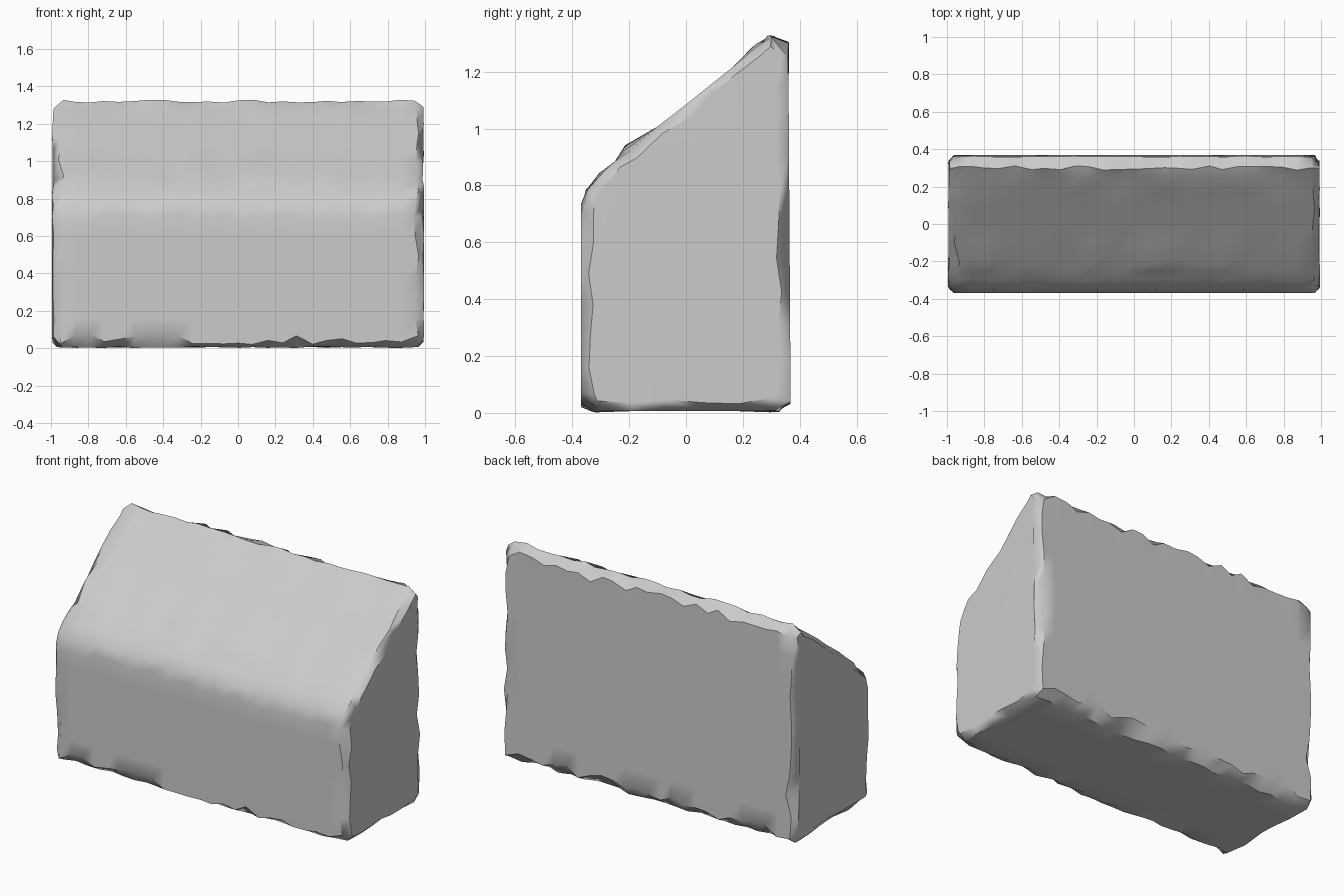
import bpy, bmesh, math, random
from mathutils import Vector

random.seed(7)
cube = bpy.data.objects.get("Cube")
if cube:
    bpy.data.objects.remove(cube, do_unlink=True)


def jit(amount):
    return random.uniform(-amount, amount)


# Worn block cross-section: y, z, then how far each point may slide in y, z
PROFILE = [
    (-.37, .05, 0, .03), (-.37, .71, 0, .03), (-.35, .78, .004, .006),
    (-.30, .84, .008, .006), (-.20, .93, .02, .015), (.0, 1.085, 0, 0),
    (.25, 1.285, .015, .012), (.30, 1.322, .012, .008), (.36, 1.275, .003, .03),
    (.368, .06, 0, .03), (.31, .006, .02, .004), (-.32, .006, .02, .004),
]


def subdivided(points, step):
    """Add sliding-free points along the long straight runs."""
    out = []
    for a, b in zip(points, points[1:] + points[:1]):
        out.append(a)
        n = math.ceil(math.hypot(b[0] - a[0], b[1] - a[1]) / step)
        for i in range(1, n):
            t = i / n
            out.append((a[0] + (b[0] - a[0]) * t, a[1] + (b[1] - a[1]) * t, 0, 0))
    return out


def inset(points, i, depth):
    """Move a profile point towards the inside of the section."""
    p, q = points[i - 1], points[(i + 1) % len(points)]
    tangent = Vector((q[0] - p[0], q[1] - p[1])).normalized()
    return points[i][0] + tangent.y * depth, points[i][1] - tangent.x * depth


profile = subdivided(PROFILE, .13)
bm = bmesh.new()


def end_ring(side):
    ring = []
    for i in range(len(profile)):
        y, z = inset(profile, i, .038 + jit(.014))
        ring.append(bm.verts.new((side * (.99 + jit(.006)), y, z)))
    return ring


def body_ring(x, wobble):
    return [bm.verts.new((x + jit(wobble), y + jit(jy), z + jit(jz)))
            for y, z, jy, jz in profile]


# Chipped rings from one end to the other
COUNT = 24
rings = [end_ring(-1)]
for i in range(COUNT + 1):
    x = -.95 + 1.9 * i / COUNT
    rings.append(body_ring(x, .02 if i in (0, COUNT) else .008))
rings.append(end_ring(1))

for a, b in zip(rings, rings[1:]):
    for i in range(len(profile)):
        j = (i + 1) % len(profile)
        bm.faces.new((a[i], a[j], b[j], b[i]))
for ring in (rings[0], rings[-1]):
    bm.faces.new(ring)
bmesh.ops.recalc_face_normals(bm, faces=bm.faces)

mesh = bpy.data.meshes.new("stone_block")
bm.to_mesh(mesh)
bm.free()
block = bpy.data.objects.new("stone_block", mesh)
bpy.context.collection.objects.link(block)

# Plain stone colour
stone = bpy.data.materials.new("stone grey")
stone.use_nodes = True
colour = (.6, .6, .6, 1)
stone.diffuse_color = colour
stone.node_tree.nodes["Principled BSDF"].inputs["Base Color"].default_value = colour
mesh.materials.append(stone)

# Soft faces with crisp chipped edges
bpy.ops.object.select_all(action="DESELECT")
block.select_set(True)
bpy.context.view_layer.objects.active = block
bpy.ops.object.shade_smooth_by_angle(angle=math.radians(42))
weighted = block.modifiers.new("flat_faces", "WEIGHTED_NORMAL")
weighted.keep_sharp = True
